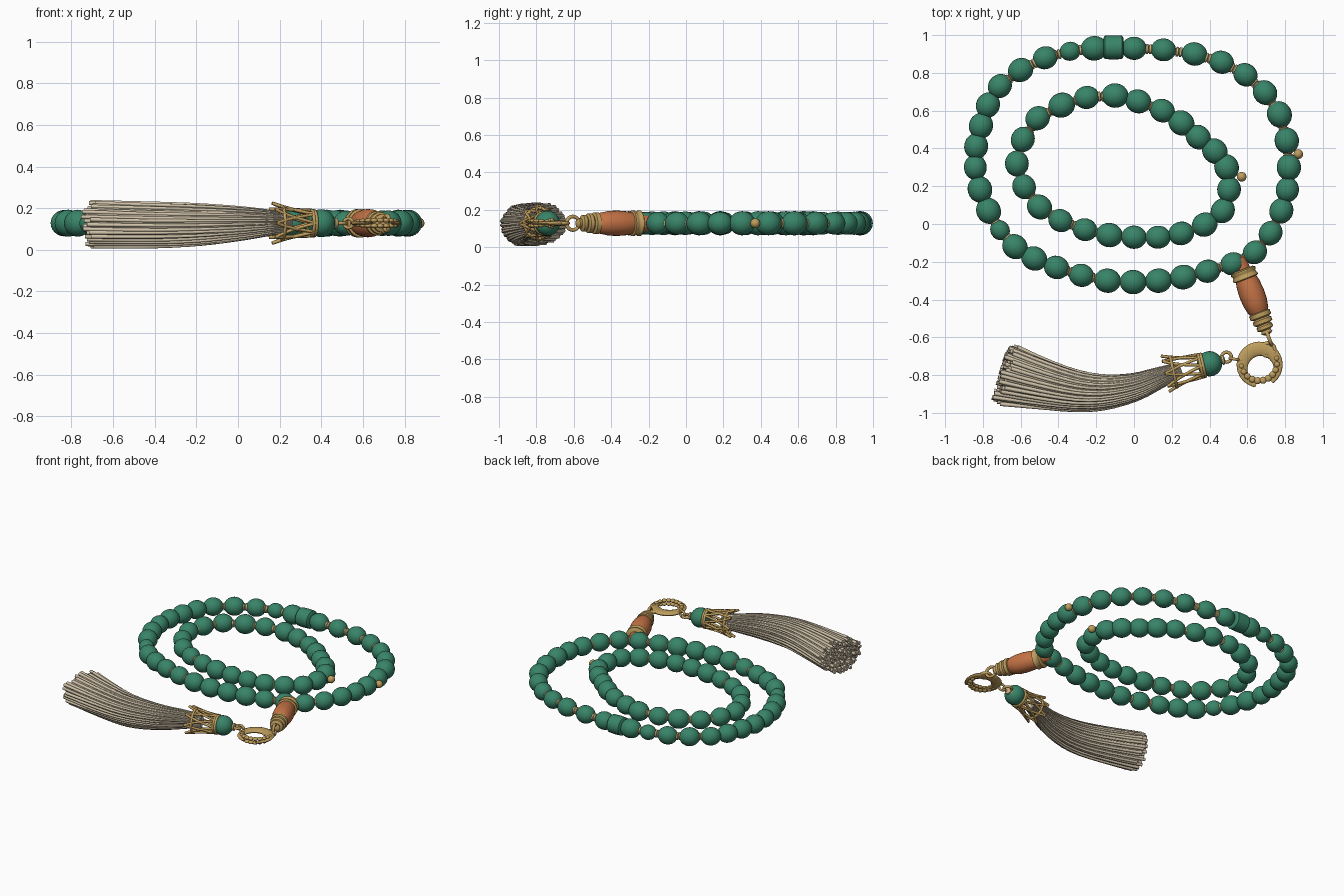
import bpy, bmesh, math, random
from mathutils import Vector

random.seed(4)
if "Cube" in bpy.data.objects:
    bpy.data.objects.remove(bpy.data.objects["Cube"], do_unlink=True)
MID = 0.128  # height of the bead centres


def material(name, rgb):
    m = bpy.data.materials.new(name)
    m.use_nodes = True
    m.diffuse_color = (*rgb, 1)
    m.node_tree.nodes["Principled BSDF"].inputs["Base Color"].default_value = (*rgb, 1)
    return m


GREEN = material("jade green", (0.04, 0.23, 0.14))
ORANGE = material("burnt orange", (0.55, 0.17, 0.06))
GOLD = material("antique gold", (0.52, 0.34, 0.11))
PALE = material("pale gold", (0.62, 0.47, 0.22))
CREAM = material("cream thread", (0.62, 0.53, 0.39))


def place(obj, loc, direction=(0, 0, 1)):
    """Move an object and turn its local z along a direction."""
    obj.location = loc
    obj.rotation_euler = Vector(direction).to_track_quat('Z', 'Y').to_euler()
    return obj


def add(name, data):
    obj = bpy.data.objects.new(name, data)
    bpy.context.collection.objects.link(obj)
    return obj


def finish(bm, name, mat):
    """Turn a bmesh into smooth mesh data with sharp creases kept."""
    bmesh.ops.recalc_face_normals(bm, faces=bm.faces)
    mesh = bpy.data.meshes.new(name)
    bm.to_mesh(mesh)
    bm.free()
    mesh.materials.append(mat)
    mesh.shade_smooth()
    mesh.set_sharp_from_angle(angle=math.radians(40))
    return mesh


def ball(name, mat, u=24, v=14):
    bm = bmesh.new()
    bmesh.ops.create_uvsphere(bm, u_segments=u, v_segments=v, radius=1)
    return finish(bm, name, mat)


def lathe(name, profile, mat, sides=24):
    """Revolve (radius, height) points about z and cap both ends."""
    bm = bmesh.new()
    rings = [[bm.verts.new((r * math.cos(math.tau * k / sides),
                            r * math.sin(math.tau * k / sides), h))
              for k in range(sides)] for r, h in profile]
    for a, b in zip(rings, rings[1:]):
        for k in range(sides):
            n = (k + 1) % sides
            bm.faces.new((a[k], a[n], b[n], b[k]))
    bm.faces.new(rings[0])
    bm.faces.new(rings[-1])
    return finish(bm, name, mat)


def torus(name, major, minor, mat, loc, axis=(0, 0, 1)):
    bpy.ops.mesh.primitive_torus_add(major_radius=major, minor_radius=minor,
                                     major_segments=28, minor_segments=10)
    obj = bpy.context.object
    obj.name = name
    obj.data.materials.append(mat)
    obj.data.shade_smooth()
    return place(obj, loc, axis)


def tubes(name, paths, depth, mat, kind='POLY', cyclic=False, round_=1):
    """Build round strands; each path is a list of (point, radius factor)."""
    cu = bpy.data.curves.new(name, 'CURVE')
    cu.dimensions = '3D'
    cu.bevel_depth = depth
    cu.bevel_resolution = round_
    cu.resolution_u = 3
    cu.use_fill_caps = True
    cu.materials.append(mat)
    for path in paths:
        sp = cu.splines.new(kind)
        sp.points.add(len(path) - 1)
        for pt, (co, r) in zip(sp.points, path):
            pt.co = (*co, 1)
            pt.radius = r
        sp.use_cyclic_u = cyclic
        sp.use_smooth = True
        if kind == 'NURBS':
            sp.order_u = 3
            sp.use_endpoint_u = True
    return add(name, cu)


# Bead loops: every second bead is listed, the ones between are interpolated
OUTER = [(0, .93), (.32, .90), (.59, .79), (.77, .58), (.82, .30), (.78, .07),
         (.64, -.15), (.39, -.25), (.13, -.30), (-.14, -.30), (-.41, -.23),
         (-.63, -.12), (-.77, .07), (-.84, .30), (-.81, .52), (-.71, .73),
         (-.47, .88), (-.21, .93)]
INNER = [(-.10, .68), (.15, .60), (.34, .46), (.49, .30), (.47, .07),
         (.25, -.05), (0, -.07), (-.26, -.03), (-.50, .09), (-.62, .32),
         (-.51, .56), (-.25, .67)]


def bead_centres(points):
    p = [Vector((x, y, MID)) for x, y in points]
    n = len(p)
    out = []
    for i in range(n):
        b, c = p[i], p[(i + 1) % n]
        out += [b, ((b + c) * 9 - p[i - 1] - p[(i + 2) % n]) / 16]
    return out


bead_mesh = ball("bead", GREEN)
stud_mesh = ball("gold_stud", GOLD, 12, 8)
spacer_mesh = lathe("spacer", [(.012, -.02), (.026, -.014), (.026, -.004), (.018, 0),
                               (.026, .004), (.026, .014), (.012, .02)], PALE, 14)
barrel_mesh = lathe("barrel_bead", [(.05, -.053), (.062, -.045), (.064, 0),
                                    (.062, .045), (.05, .053)], GREEN)


def bead_loop(name, centres, small=(), barrel=None):
    n = len(centres)
    for i, c in enumerate(centres):
        nxt = centres[(i + 1) % n]
        along = nxt - centres[i - 1]
        if i == barrel:
            place(add(name + "_barrel_bead", barrel_mesh), c, along)
        else:
            size = .8 if i in small else random.uniform(.95, 1.04)
            bead = place(add(name + "_bead", bead_mesh), c, along)
            bead.scale = Vector((.063, .063, .069)) * size
        place(add(name + "_spacer", spacer_mesh), (c + nxt) / 2, nxt - c)
    tubes(name + "_cord", [[(c, 1) for c in centres]], .009, CREAM, cyclic=True)


bead_loop("outer", bead_centres(OUTER), small=(23, 33), barrel=35)
bead_loop("inner", bead_centres(INNER)[:-1])
for spot in [(.87, .37, MID), (.57, .25, MID)]:
    place(add("marker_bead", stud_mesh), spot).scale = (.026, .026, .026)

# Long orange head bead with gold collar and stepped gold tip
HEAD, AIM = Vector((.55, -.18, MID)), Vector((.363, -.932, 0))
head_parts = [
    ("head_plug", ORANGE, [(.036, 0), (.042, .006), (.042, .09)]),
    ("head_collar", GOLD, [(.055, .065), (.069, .072), (.069, .082), (.064, .088),
                           (.064, .1), (.069, .106), (.069, .116), (.055, .122)]),
    ("head_barrel", ORANGE, [(.057, .115), (.064, .15), (.068, .2), (.066, .25),
                             (.056, .3), (.045, .315)]),
    ("head_tip", GOLD, [(.04, .305), (.058, .312), (.058, .335), (.042, .342),
                        (.052, .35), (.052, .37), (.036, .377), (.044, .385),
                        (.044, .402), (.026, .41), (.03, .425), (.016, .435)]),
]
for part, mat, profile in head_parts:
    place(add(part, lathe(part, profile, mat)), HEAD, AIM)

# Connecting links
torus("upright_link", .036, .01, GOLD, (.715, -.605, MID), (.93, .36, 0))
torus("flat_link", .034, .011, GOLD, (.71, -.665, MID))

# Crescent ring with studs on both faces
CRESCENT = Vector((.665, -.745, MID))
arc = []
for i in range(33):
    t = i / 32
    half = .011 + .027 * math.sin(math.pi * t)
    a = math.radians(125 + 315 * t)
    arc.append((Vector((math.cos(a), math.sin(a), 0)) * (.122 - half), half))
crescent = place(tubes("crescent", [arc], 1, GOLD, round_=3), CRESCENT)
crescent.scale.z = .4
for co, half in arc[2:-2:2]:
    for side in (-1, 1):
        stud = add("crescent_stud", stud_mesh)
        place(stud, CRESCENT + co + Vector((0, 0, side * half * .35)))
        stud.scale = Vector((.5, .5, .3)) * half

# Small chain to the tassel bead
CAP_AIM = Vector((-.2, -.045, 0))
torus("chain_ring", .022, .008, GOLD, (.53, -.715, MID), (.2, 1, 0))
torus("loop_ring", .026, .009, GOLD, (.49, -.705, MID))
place(add("loop_base", spacer_mesh), (.462, -.722, MID), CAP_AIM)
place(add("tassel_bead", bead_mesh), (.40, -.74, MID), CAP_AIM).scale = (.067,) * 3


# Open lattice cap with pointed teeth
def cap_radius(t):
    return .06 + .014 * t + .022 * t ** 3


CAP, COUNT = Vector((.365, -.748, MID)), 8
lattice = []
for k in range(COUNT):
    for turn in (-1, 1):
        path = []
        for j in range(11):
            t = j / 10
            a = math.tau * (k + turn * t) / COUNT
            r = cap_radius(t)
            path.append(((r * math.cos(a), r * math.sin(a), .205 * t), 1))
        lattice.append(path)
place(tubes("cap_lattice", lattice, .0085, GOLD), CAP, CAP_AIM)
for t in (0, .06, .78):
    torus("cap_ring", cap_radius(t), .009, GOLD, CAP + CAP_AIM * t, CAP_AIM)

# Tassel: stations along its length with half-width and half-height
stations = [((.25, -.77, .13), .04, .045), ((.14, -.81, .13), .055, .065),
            ((0, -.87, .125), .075, .085), ((-.22, -.9, .12), .1, .105),
            ((-.46, -.855, .12), .13, .113), ((-.69, -.79, .125), .165, .115)]
centres = [Vector(s[0]) for s in stations]
tubes("tassel_core", [[(c, s[2] * .8) for c, s in zip(centres, stations)][:-1]],
      1, CREAM, kind='NURBS', round_=4)
strands, total = [], 230
for i in range(total):
    spread, a = math.sqrt((i + .5) / total), i * 2.39996
    path = []
    for j, (c, s) in enumerate(zip(centres, stations)):
        ahead = (centres[min(j + 1, 5)] - centres[max(j - 1, 0)]).normalized()
        side = ahead.cross(Vector((0, 0, 1)))
        wave = random.uniform(.93, 1.0) * spread
        co = c + side * (s[1] * wave * math.cos(a))
        co.z += s[2] * wave * math.sin(a)
        if j == 5:
            co += ahead * random.uniform(-.035, .025)
        path.append((co, math.sqrt(s[1] * s[2])))
    strands.append(path)
tubes("tassel_strands", strands, .08, CREAM, kind='NURBS')
